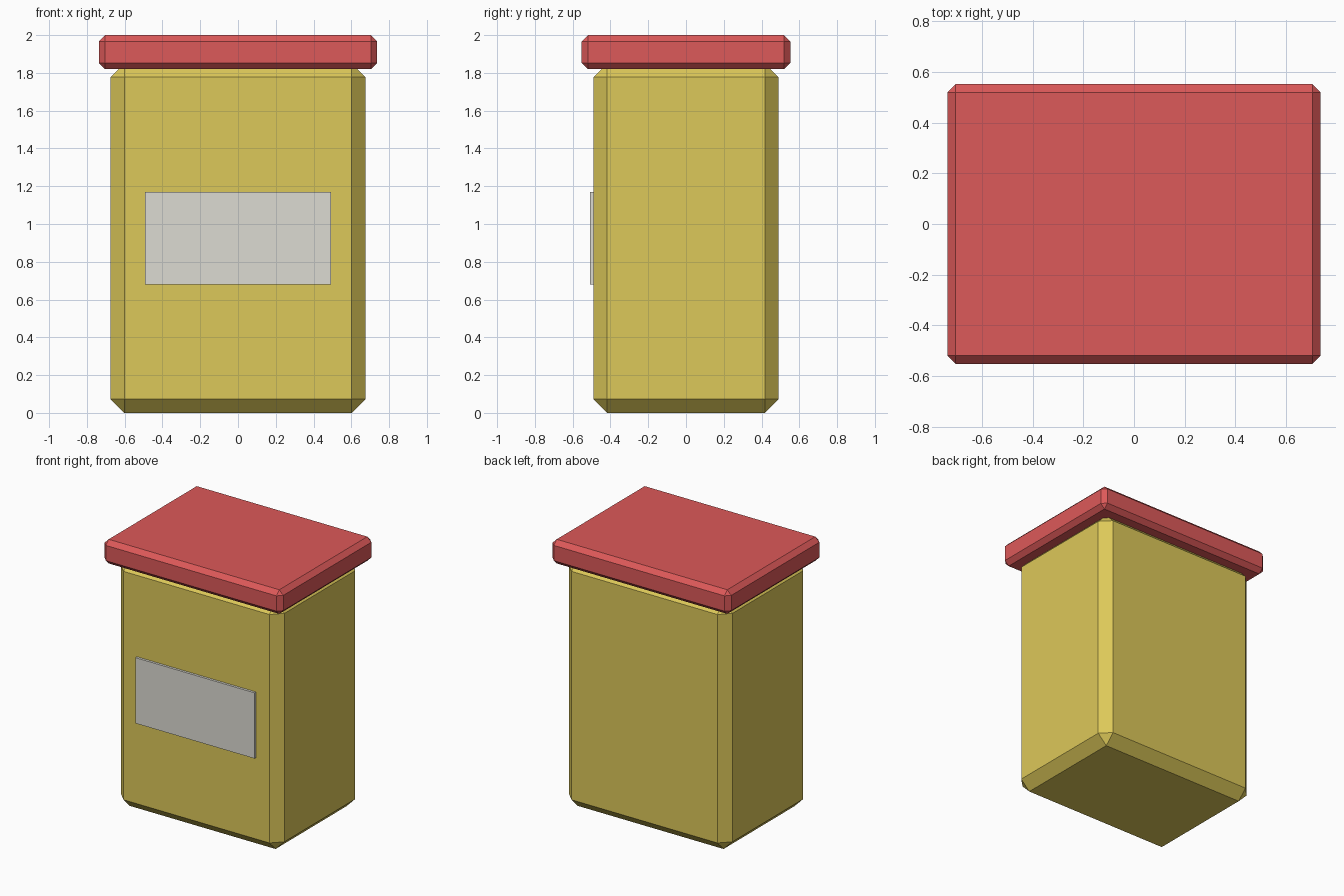
import bpy
import bmesh
from mathutils import Vector

cube = bpy.data.objects.get("Cube")
if cube:
    bpy.data.objects.remove(cube, do_unlink=True)


def material(name, rgb):
    mat = bpy.data.materials.new(name)
    mat.use_nodes = True
    color = (*rgb, 1.0)
    mat.diffuse_color = color
    mat.node_tree.nodes["Principled BSDF"].inputs["Base Color"].default_value = color
    return mat


def box(name, low, high, mat, chamfer=0.0):
    """Flat-shaded box between two corners, with optional chamfered edges."""
    low, high = Vector(low), Vector(high)
    bm = bmesh.new()
    bmesh.ops.create_cube(bm, size=1.0)
    bmesh.ops.scale(bm, vec=high - low, verts=bm.verts)
    mesh = bpy.data.meshes.new(name)
    bm.to_mesh(mesh)
    bm.free()
    mesh.materials.append(mat)
    obj = bpy.data.objects.new(name, mesh)
    obj.location = (low + high) / 2
    bpy.context.collection.objects.link(obj)
    if chamfer:
        bevel = obj.modifiers.new("chamfer", "BEVEL")
        bevel.width = chamfer
        bevel.segments = 1
    return obj


mustard = material("mustard yellow", (0.72, 0.58, 0.10))
red = material("soft red", (0.72, 0.10, 0.10))
paper = material("pale grey", (0.72, 0.71, 0.65))

# Jar body, its top tucked just inside the lid
box("jar_body", (-0.675, -0.49, 0), (0.675, 0.49, 1.85), mustard, 0.073)

# Overhanging lid
box("lid", (-0.737, -0.552, 1.82), (0.737, 0.552, 2.0), red, 0.033)

# Label plate on the front
box("front_label", (-0.492, -0.508, 0.68), (0.492, -0.488, 1.17), paper)
